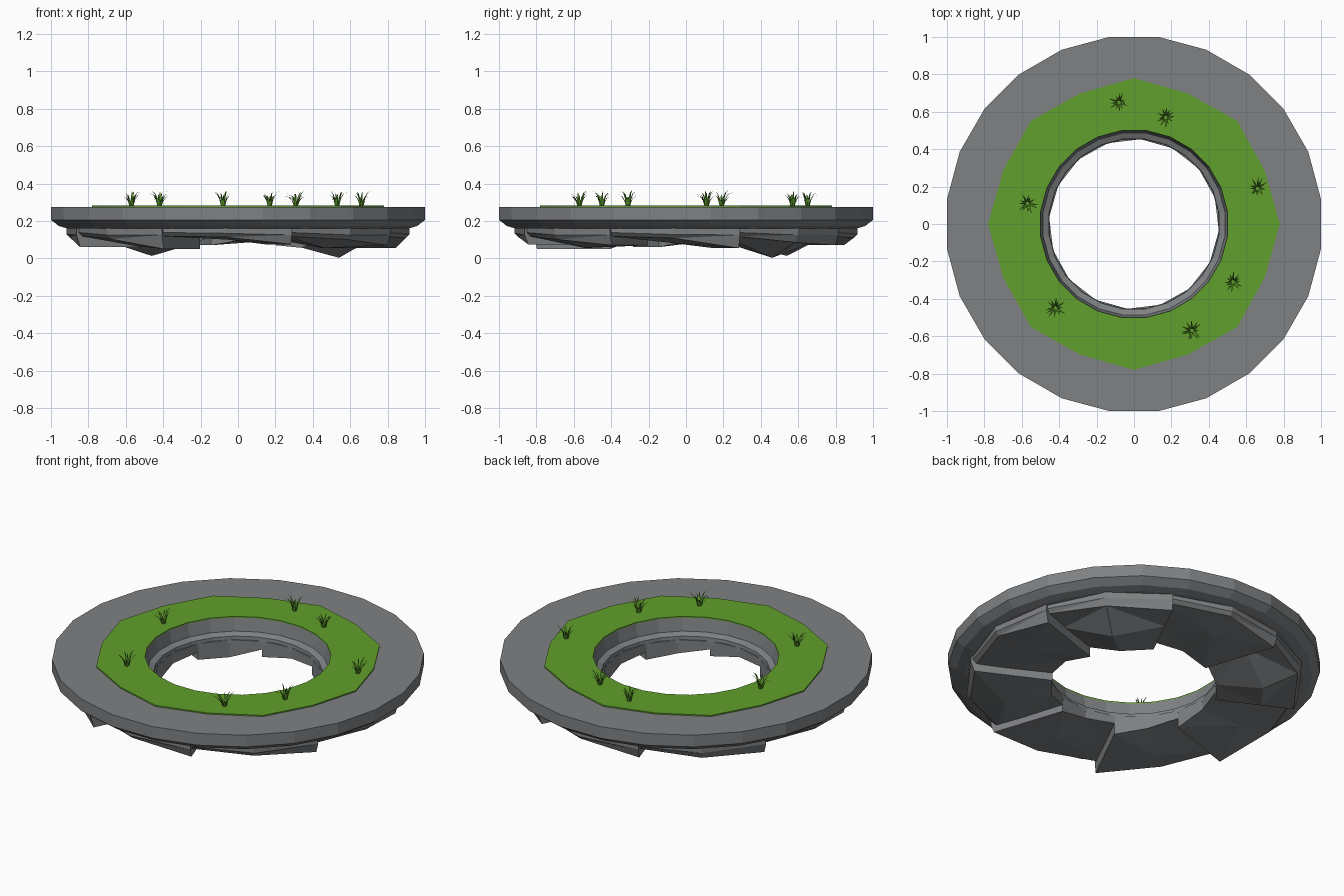
import bpy, bmesh, math, random
from mathutils import Vector, Matrix

if "Cube" in bpy.data.objects:
    bpy.data.objects.remove(bpy.data.objects["Cube"])

random.seed(4)


def material(name, col):
    m = bpy.data.materials.new(name)
    m.diffuse_color = (*col, 1)
    m.use_nodes = True
    m.node_tree.nodes["Principled BSDF"].inputs["Base Color"].default_value = m.diffuse_color
    return m


STONE = material("grey stone", (0.21, 0.22, 0.23))
TURF = material("turf green", (0.12, 0.35, 0.025))
BLADE = material("grass blade green", (0.09, 0.27, 0.02))


def finish(name, bm, mat, recalc=True):
    if recalc:
        bmesh.ops.recalc_face_normals(bm, faces=bm.faces)
    me = bpy.data.meshes.new(name)
    bm.to_mesh(me)
    bm.free()
    me.materials.append(mat)
    ob = bpy.data.objects.new(name, me)
    bpy.context.collection.objects.link(ob)
    return ob


def polar(r, deg, z):
    a = math.radians(deg)
    return (r * math.cos(a), r * math.sin(a), z)


def skin(bm, rings, closed):
    """Bridge closed cross-sections into a solid (looped or capped)."""
    n, m = len(rings), len(rings[0])
    for i in range(n if closed else n - 1):
        a, b = rings[i], rings[(i + 1) % n]
        for j in range(m):
            k = (j + 1) % m
            bm.faces.new((a[j], a[k], b[k], b[j]))
    if not closed:
        bm.faces.new(rings[0])
        bm.faces.new(rings[-1])


# Stone ring: 24-sided lathe
profile = [(0.504, 0.275), (1.0086, 0.275), (1.0086, 0.205), (0.965, 0.172),
           (0.92, 0.16), (0.455, 0.15), (0.458, 0.185), (0.49, 0.2)]
bm = bmesh.new()
skin(bm, [[bm.verts.new(polar(r, 7.5 + 15 * i, z)) for r, z in profile]
          for i in range(24)], True)
finish("stone_ring", bm, STONE)

# Turf: thin plate, jagged 16-point outer edge, round inner edge
bm = bmesh.new()
rings = []
for i in range(48):
    a = 7.5 * i
    # outer edge runs straight between corners 22.5 degrees apart
    k = i // 3
    c = [Vector(polar(0.78 if q % 2 == 0 else 0.755, 22.5 * q, 0)) for q in (k, k + 1)]
    p = c[0].lerp(c[1], (i % 3) / 3)
    # inner edge follows the 24-gon
    ri = 0.504 if i % 2 else 0.504 * math.cos(math.radians(7.5))
    rings.append([bm.verts.new(v) for v in (
        polar(ri, a, 0.274), (p.x, p.y, 0.274), (p.x, p.y, 0.282), polar(ri, a, 0.282))])
skin(bm, rings, True)
finish("turf", bm, TURF)

# Underside rocks: eight wedges, each ending in a deep radial step
# (middle depth, end depth)
depths = [(0.003, 0.07), (0.085, 0.07), (0.013, 0.07), (0.085, 0.06),
          (0.065, 0.05), (0.10, 0.075), (0.055, 0.07), (0.08, 0.055)]
for k, (mid, end) in enumerate(depths):
    a0 = 18.5 + 45 * k
    bm = bmesh.new()
    rings = []
    for da, z, ro in ((-1, 0.115, 0.90), (22, mid, 0.92), (45, end, 0.91)):
        zi = z + (0.0 if da == 45 else 0.45 * (0.12 - z))
        zo = z if da == 45 else z + 0.7 * (0.12 - z)
        sec = [(0.455, 0.165), (0.455, zi), (0.71, z), (ro - 0.02, zo),
               (ro, max(zo + 0.02, 0.125)), (ro, 0.165)]
        rings.append([bm.verts.new(polar(r, a0 + da, h)) for r, h in sec])
    skin(bm, rings, False)
    bmesh.ops.triangulate(bm, faces=[f for f in bm.faces if len(f.verts) == 4])
    finish(f"underside_rock_{k + 1}", bm, STONE)

# Grass tufts: thin curved blades fanning out
tufts = [(-0.08, 0.65), (0.17, 0.57), (0.66, 0.19), (0.53, -0.31),
         (0.31, -0.57), (-0.42, -0.45), (-0.57, 0.11)]
for t, (x, y) in enumerate(tufts):
    bm = bmesh.new()
    for b in range(12):
        a = math.radians(30 * b + random.uniform(-10, 10))
        d = Vector((math.cos(a), math.sin(a), 0))
        s = Vector((-d.y, d.x, 0))
        reach = random.uniform(0.025, 0.055)
        h = random.uniform(0.05, 0.084)
        base = Vector((x, y, 0.28)) + d * 0.01
        rows = []
        for u, up, w in ((0, 0, 0.005), (0.2, 0.5, 0.005), (0.55, 0.85, 0.003)):
            p = base + d * reach * u + Vector((0, 0, h * up))
            rows.append((bm.verts.new(p - s * w), bm.verts.new(p + s * w)))
        tip = bm.verts.new(base + d * reach + Vector((0, 0, h)))
        for p, q in zip(rows, rows[1:]):
            bm.faces.new((p[0], p[1], q[1], q[0]))
        bm.faces.new((rows[-1][0], rows[-1][1], tip))
    finish(f"grass_tuft_{t + 1}", bm, BLADE, False)
